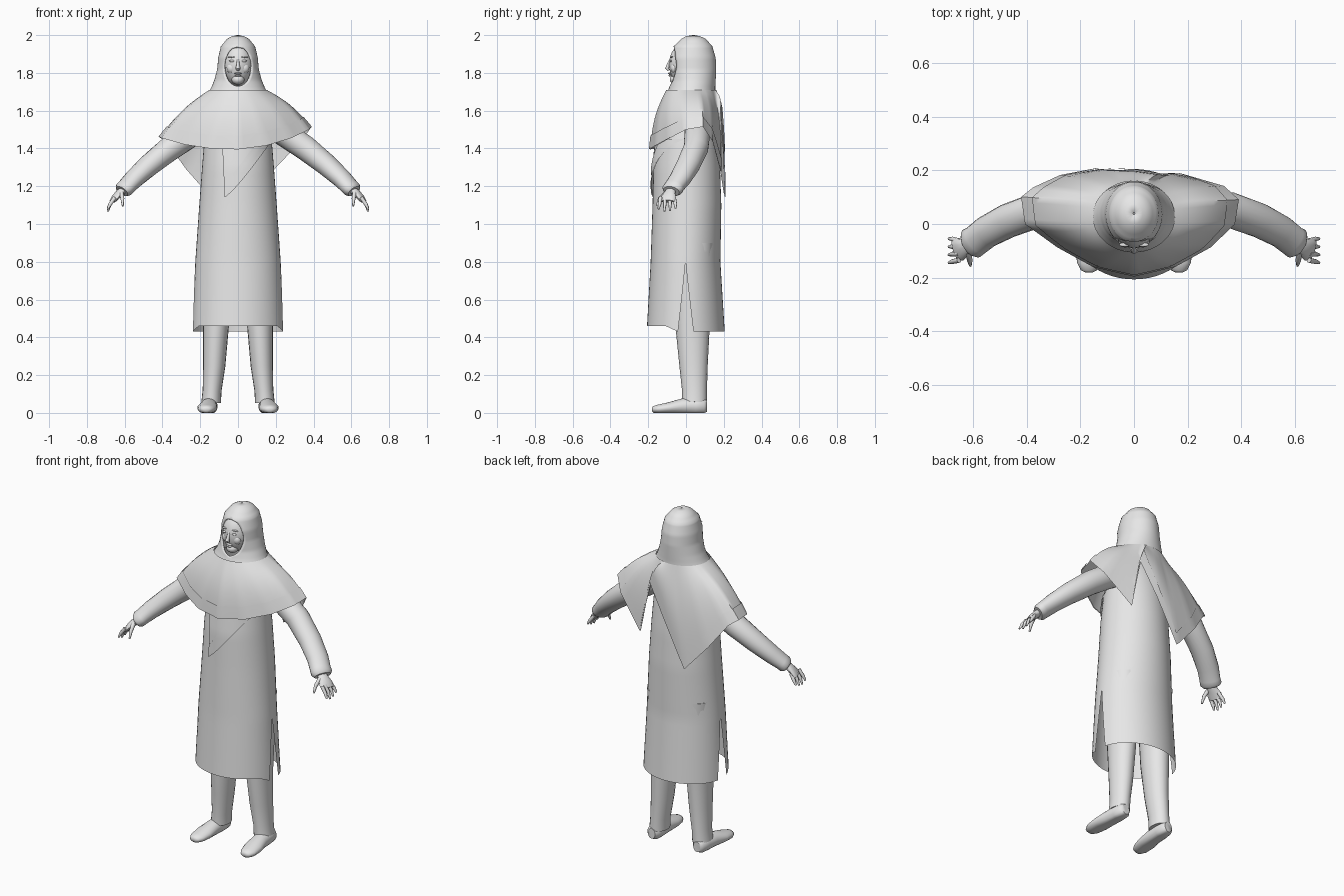
import bpy, bmesh, math
from mathutils import Vector

if "Cube" in bpy.data.objects:
    bpy.data.objects.remove(bpy.data.objects["Cube"])

grey = bpy.data.materials.new("light_grey")
grey.diffuse_color = (0.8, 0.8, 0.8, 1)
grey.use_nodes = True
grey.node_tree.nodes["Principled BSDF"].inputs["Base Color"].default_value = grey.diffuse_color


def finish(name, bm, angle=50):
    me = bpy.data.meshes.new(name)
    bm.to_mesh(me)
    bm.free()
    me.materials.append(grey)
    me.polygons.foreach_set("use_smooth", [True] * len(me.polygons))
    me.set_sharp_from_angle(angle=math.radians(angle))
    ob = bpy.data.objects.new(name, me)
    bpy.context.collection.objects.link(ob)
    return ob


def add_grid(bm, rows, closed=False):
    """Skin rows of points, ordered top to bottom and counterclockwise."""
    vs = [[bm.verts.new(p) for p in r] for r in rows]
    n = len(rows[0])
    for a, b in zip(vs, vs[1:]):
        for j in range(n if closed else n - 1):
            k = (j + 1) % n
            bm.faces.new((a[j], b[j], b[k], a[k]))
    return vs


def weld(bm):
    bmesh.ops.remove_doubles(bm, verts=bm.verts, dist=0.0008)


def tube(name, pts, ref, n=16, floor=False):
    """Capped tube through (x, y, z, side radius, other radius)."""
    ref, c, bm = Vector(ref), [Vector(p[:3]) for p in pts], bmesh.new()
    rows = []
    for i, p in enumerate(pts):
        d = (c[min(i + 1, len(c) - 1)] - c[max(i - 1, 0)]).normalized()
        u = d.cross(ref).normalized()
        v = u.cross(d)
        row = []
        for j in range(n):
            a = math.tau * j / n
            q = c[i] + u * p[3] * math.cos(a) + v * p[4] * math.sin(a)
            if floor:
                q.z = max(q.z, 0)
            row.append(q)
        rows.append(row)
    vs = add_grid(bm, rows, True)
    bm.faces.new(vs[0])
    bm.faces.new(vs[-1])
    bmesh.ops.recalc_face_normals(bm, faces=bm.faces)
    return finish(name, bm)


def ball(name, loc, size, seg=24):
    bm = bmesh.new()
    bmesh.ops.create_uvsphere(bm, u_segments=seg, v_segments=seg // 2, radius=1)
    for v in bm.verts:
        v.co = Vector([v.co[i] * size[i] + loc[i] for i in range(3)])
    return finish(name, bm)


def section(table, z):
    """Interpolate (z, half width, front y, back y), listed from the top."""
    for a, b in zip(table, table[1:]):
        if z >= b[0]:
            break
    t = min(max((a[0] - z) / (a[0] - b[0]), 0), 1)
    return [p + (q - p) * t for p, q in zip(a, b)][1:]


def ring_point(table, z, a):
    rx, yf, yb = section(table, z)
    return Vector((rx * math.cos(a), (yf + yb) / 2 + (yb - yf) / 2 * math.sin(a), z))


# Tunic: front and back panels joined above the side slits
TUNIC = [(1.62, .10, -.08, .12), (1.56, .16, -.12, .145), (1.45, .178, -.155, .165),
         (1.3, .19, -.172, .18), (1.1, .205, -.177, .187), (.8, .226, -.187, .182),
         (.43, .243, -.208, .205)]
bm = bmesh.new()
for start in (0, math.pi):
    rows = []
    for i in range(33):
        row = []
        for j in range(25):
            f = j / 24
            hem = .43 + (.03 * min(1, 2.5 * math.sin(math.pi * f)) if start else 0)
            z = 1.62 + (hem - 1.62) * i / 32
            gap = max(0, .8 - z) / .37 * .2
            row.append(ring_point(TUNIC, z, start + gap + (math.pi - 2 * gap) * f))
        rows.append(row)
    add_grid(bm, rows)
weld(bm)
finish("tunic", bm)

# Hood with a face opening
HOOD = [(2.0, .004, .035, .043), (1.994, .032, .0, .075), (1.98, .058, -.025, .105),
        (1.94, .091, -.066, .14), (1.88, .105, -.085, .157), (1.82, .110, -.083, .16),
        (1.76, .126, -.08, .157), (1.72, .143, -.09, .155), (1.68, .165, -.105, .155)]
zs = [2.0, 1.994, 1.987, 1.98, 1.967, 1.953] + [1.94 - .26 * i / 28 for i in range(29)]
rows = []
for z in zs:
    q = 1 - ((z - 1.835) / .105) ** 2
    w = .074 * math.sqrt(q) if q > 0 else 0
    g = math.asin(min(.95, w / section(HOOD, z)[0]))
    rows.append([ring_point(HOOD, z, -math.pi / 2 + g + (math.tau - 2 * g) * j / 40)
                 for j in range(41)])
bm = bmesh.new()
add_grid(bm, rows)
weld(bm)
hood = finish("hood", bm)
mod = hood.modifiers.new("cloth_thickness", 'SOLIDIFY')
mod.thickness, mod.offset = .01, -1

# Shawl hem, counterclockwise from the front, with two pointed tails behind
HEM = [(0, -.19, 1.395), (.15, -.155, 1.415), (.28, -.085, 1.455), (.37, .0, 1.50),
       (.385, .09, 1.515), (.33, .14, 1.44), (.17, .185, 1.27), (.11, .18, 1.58),
       (0, .197, 1.38), (-.13, .205, 1.13), (-.27, .18, 1.29), (-.37, .135, 1.43),
       (-.415, .10, 1.462), (-.40, .0, 1.455), (-.28, -.085, 1.42), (-.15, -.155, 1.40)]
SUB = 5
hem = [Vector(HEM[i]).lerp(Vector(HEM[(i + 1) % len(HEM)]), k / SUB)
       for i in range(len(HEM)) for k in range(SUB)]
neck = []
for p in hem:
    a = math.atan2((p.y - .04) / .16, p.x / .4)
    neck.append(Vector((.152 * math.cos(a), .028 + .132 * math.sin(a), 1.71)))


def drape(p, q, t):
    out = Vector((q.x * .4, q.y - .04, .12)).normalized()
    return q.lerp(p, t) + out * (.022 * math.sin(math.pi * t))


bm = bmesh.new()
add_grid(bm, [[drape(p, q, i / 10) for p, q in zip(hem, neck)] for i in range(11)], True)
finish("shawl", bm)

# Flat border along the shawl hem
rows = []
for k in range(3):
    row = []
    for p, q in zip(hem, neck):
        t = 1 - min(.6, .065 / (p - q).length) * (1 - k / 2)
        row.append(drape(p, q, t) + Vector((p.x, p.y - .04, .05)).normalized() * .006)
    rows.append(row)
bm = bmesh.new()
add_grid(bm, rows, True)
finish("shawl_border", bm)


# Front tail of the shawl lying on the tunic, and its border
def on_tunic(x, z, lift):
    rx, yf, yb = section(TUNIC, z)
    s = math.sqrt(max(0, 1 - (x / rx) ** 2))
    return Vector((x, (yf + yb) / 2 - (yb - yf) / 2 * s - lift, z))


def right_edge(z):
    return -.07 + .255 * ((z - 1.14) / .31) ** .85


rows, border = [], []
for i in range(13):
    z = 1.45 - .31 * i / 12
    r, left = right_edge(z), -.085 + .015 * i / 12
    rows.append([on_tunic(left + (r - left) * j / 8, z, .008) for j in range(9)])
    inner = max(left, r - .075)
    border.append([on_tunic(inner + (r - inner) * j / 3, z, .013) for j in range(4)])
for name, grid in (("front_tail", rows), ("front_tail_border", border)):
    bm = bmesh.new()
    add_grid(bm, grid)
    weld(bm)
    finish(name, bm)

# Head and face
ball("head", (0, .0, 1.845), (.08, .09, .115), 32)
ball("chin", (0, -.05, 1.765), (.034, .036, .028))
tube("nose", [(0, -.08, 1.875, .006, .006), (0, -.094, 1.845, .008, .008),
              (0, -.1, 1.825, .013, .011), (0, -.092, 1.813, .008, .005)], (0, 1, 0), 10)
ball("upper_lip", (0, -.085, 1.797), (.02, .011, .005), 16)
ball("lower_lip", (0, -.082, 1.786), (.016, .012, .006), 16)

for s, side in ((1, "left"), (-1, "right")):
    ball(side + "_eye", (s * .032, -.081, 1.863), (.015, .006, .006), 16)
    ball(side + "_brow", (s * .034, -.077, 1.884), (.021, .008, .004), 16)
    ball(side + "_cheek", (s * .034, -.06, 1.825), (.026, .022, .028), 16)

    # Sleeve with a gathered cuff
    tube(side + "_sleeve", [(s * x, y, z, a, b) for x, y, z, a, b in (
        (.13, .06, 1.54, .07, .06), (.25, .06, 1.475, .068, .068),
        (.36, .052, 1.40, .066, .066), (.47, .012, 1.312, .064, .058),
        (.55, -.03, 1.24, .06, .05), (.59, -.062, 1.198, .058, .044),
        (.605, -.072, 1.183, .06, .044), (.615, -.078, 1.173, .048, .034))], (0, 0, 1), 20)

    # Hand, fingers and thumb
    tube(side + "_palm", [(s * x, y, z, a, b) for x, y, z, a, b in (
        (.59, -.068, 1.195, .026, .02), (.625, -.085, 1.165, .03, .02),
        (.65, -.095, 1.14, .043, .016), (.665, -.1, 1.12, .04, .011))], (0, 0, 1), 12)
    for k in range(4):
        y, e = -.135 + .024 * k, .012 * abs(k - 1.3)
        tube(f"{side}_finger_{k + 1}", [
            (s * .652, y, 1.14, .010, .010), (s * .677, y - .005 + .004 * k, 1.105, .010, .009),
            (s * .69, y - .01 + .006 * k, 1.063 + e, .005, .005)], (0, 1, 0), 8)
    tube(side + "_thumb", [(s * .617, -.105, 1.165, .013, .012),
                           (s * .612, -.138, 1.135, .011, .010),
                           (s * .61, -.155, 1.095, .005, .005)], (1, 0, 0), 8)

    # Trouser leg and shoe
    tube(side + "_trouser_leg", [(s * x, y, z, a, b) for x, y, z, a, b in (
        (.115, .035, .9, .09, .11), (.117, .035, .45, .068, .09),
        (.126, .04, .25, .059, .075), (.137, .045, .12, .05, .066),
        (.142, .045, .055, .052, .066))], (0, 1, 0), 20)
    tube(side + "_shoe", [(s * x, y, z, a, b) for x, y, z, a, b in (
        (.15, .112, .035, .024, .03), (.15, .095, .035, .038, .042),
        (.152, .05, .035, .044, .045), (.156, -.02, .034, .045, .042),
        (.163, -.09, .026, .053, .03), (.168, -.145, .02, .045, .024),
        (.168, -.172, .018, .03, .018), (.168, -.18, .017, .014, .009))],
         (0, 0, 1), 20, True)
